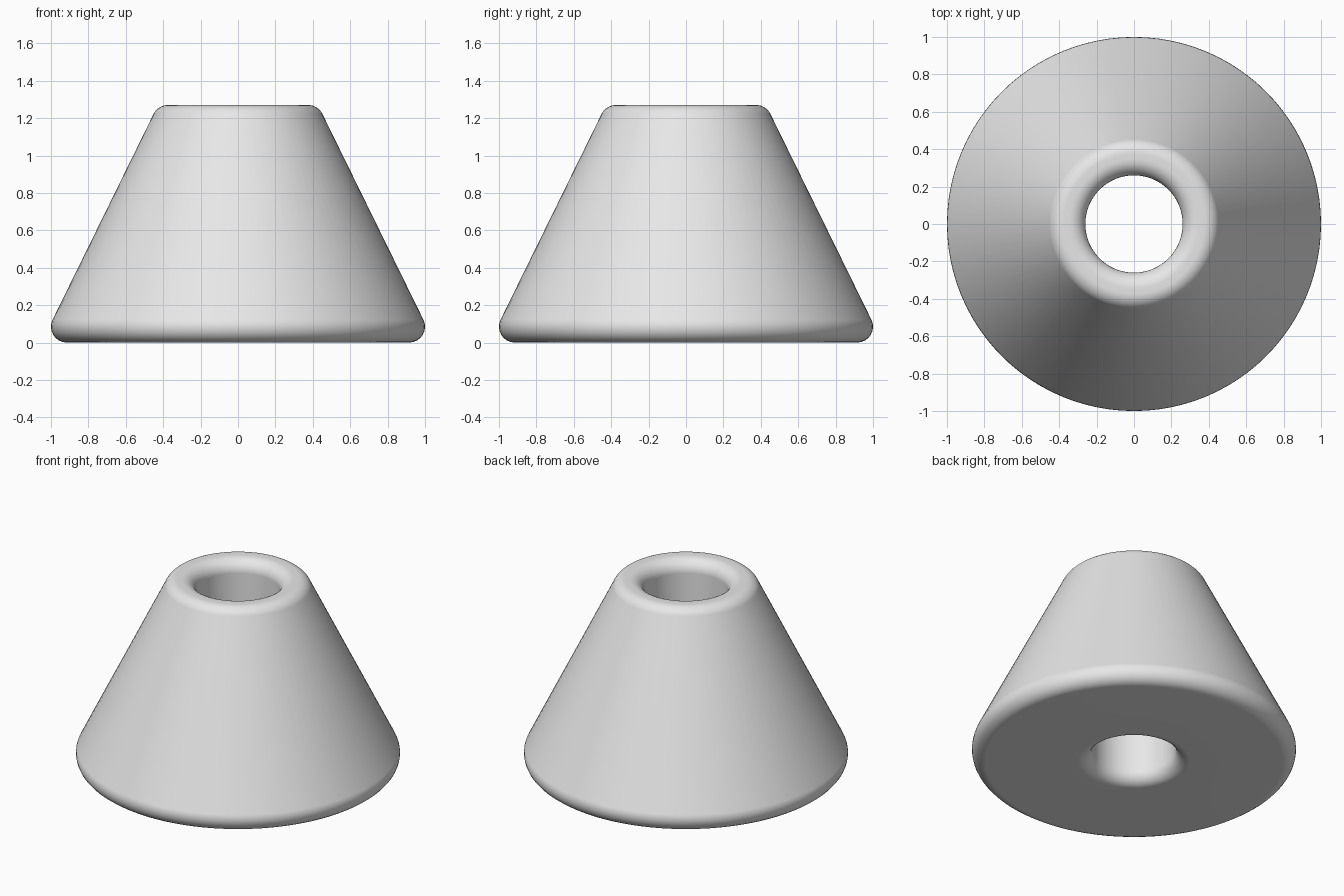
import bpy
import bmesh
from math import cos, sin, radians, atan2, tau
from mathutils import Vector

cube = bpy.data.objects.get("Cube")
if cube:
    bpy.data.objects.remove(cube, do_unlink=True)

HEIGHT = 1.27
HOLE = 0.26          # bore radius
FILLET = 0.085       # edge rounding
BASE, TOP = 0.915, 0.375   # outer fillet centre radii
SEGMENTS = 96
STEPS = 8

# Plain grey material
grey = bpy.data.materials.new("light grey")
grey.use_nodes = True
colour = (0.8, 0.8, 0.8, 1)
grey.diffuse_color = colour
grey.node_tree.nodes["Principled BSDF"].inputs["Base Color"].default_value = colour


def arc(x, z, start, end):
    """Points of a rounded corner, angles in degrees."""
    angles = [radians(start + (end - start) * i / STEPS) for i in range(STEPS + 1)]
    return [Vector((x + FILLET * cos(a), 0, z + FILLET * sin(a))) for a in angles]


# Cross-section with four rounded corners, tangent to the sloping side
low, high = FILLET, HEIGHT - FILLET
slope = atan2(BASE - TOP, high - low) * 360 / tau
inner = HOLE + FILLET
profile = (arc(BASE, low, -90, slope) + arc(TOP, high, slope, 90)
           + arc(inner, high, 90, 180) + arc(inner, low, 180, 270))

# Revolve the closed cross-section around the bore
bm = bmesh.new()
verts = [bm.verts.new(p) for p in profile]
edges = [bm.edges.new((v, verts[(i + 1) % len(verts)])) for i, v in enumerate(verts)]
bmesh.ops.spin(bm, geom=verts + edges, cent=(0, 0, 0), axis=(0, 0, 1),
               angle=tau, steps=SEGMENTS, use_duplicate=False)
bmesh.ops.remove_doubles(bm, verts=bm.verts, dist=0.0001)
bmesh.ops.recalc_face_normals(bm, faces=bm.faces)
for face in bm.faces:
    face.smooth = True
mesh = bpy.data.meshes.new("conical_spacer")
bm.to_mesh(mesh)
bm.free()
mesh.materials.append(grey)

spacer = bpy.data.objects.new("conical_spacer", mesh)
bpy.context.collection.objects.link(spacer)

# Keep the broad faces evenly shaded beside the rounded edges
spacer.modifiers.new("even_shading", "WEIGHTED_NORMAL")
